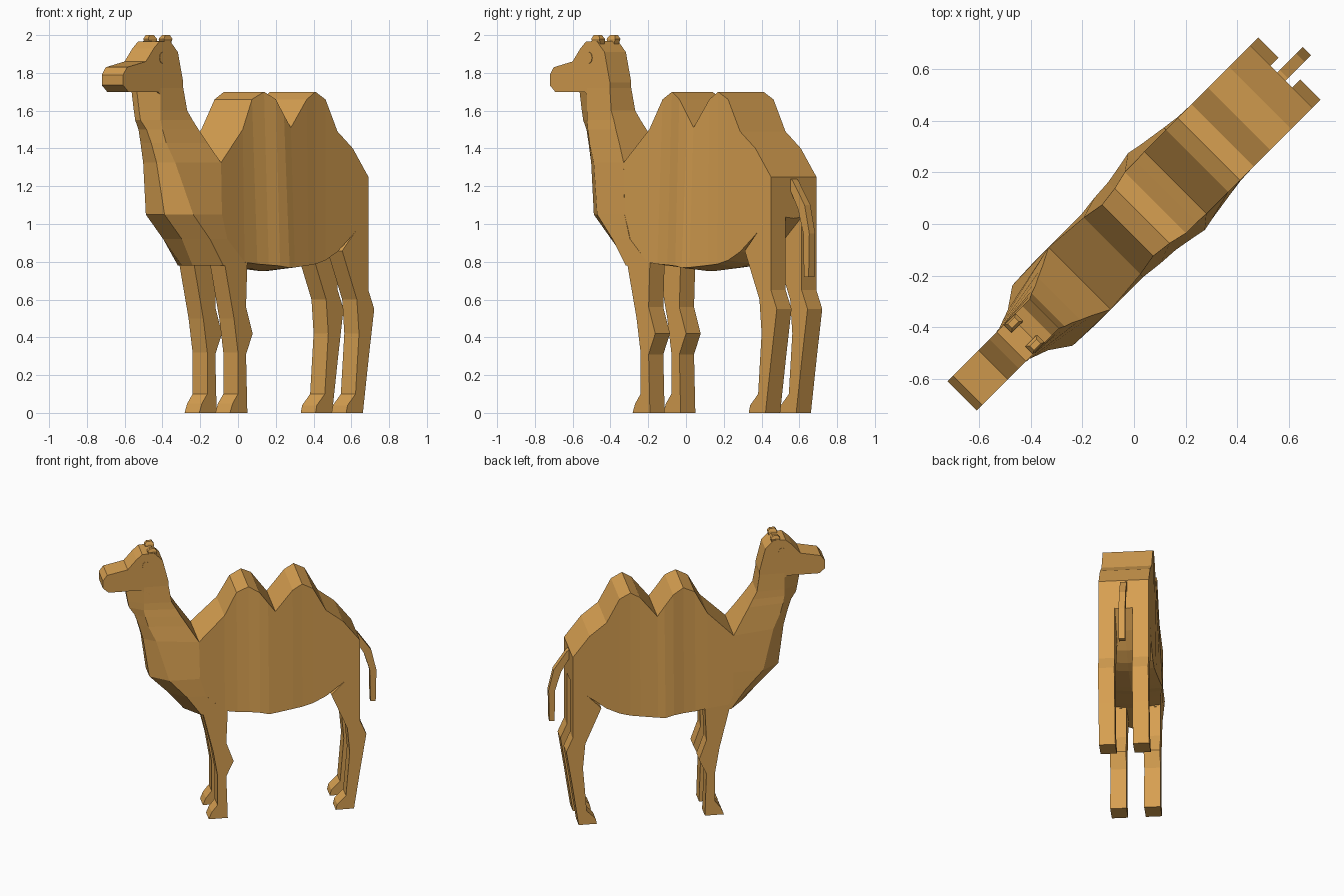
import bpy, bmesh, math

R = math.sqrt(0.5)
fur = bpy.data.materials.new("camel_tan")
fur.diffuse_color = (0.68, 0.35, 0.082, 1)


def place(u, v, z):
    """u runs nose to tail along the diagonal, v is sideways."""
    return ((u + v) * R, (u - v) * R, z)


def finish(name, bm):
    bmesh.ops.recalc_face_normals(bm, faces=bm.faces)
    me = bpy.data.meshes.new(name)
    bm.to_mesh(me)
    bm.free()
    me.materials.append(fur)
    ob = bpy.data.objects.new(name, me)
    bpy.context.collection.objects.link(ob)
    return ob


def slab(name, profile, v0, v1):
    """Side profile (u, z) extruded from v0 to v1."""
    return loft(name, [[(u, v, z) for u, z in profile] for v in (v0, v1)])


def loft(name, rings):
    bm = bmesh.new()
    rows = [[bm.verts.new(place(*p)) for p in ring] for ring in rings]
    n = len(rows[0])
    for a, b in zip(rows, rows[1:]):
        for i in range(n):
            j = (i + 1) % n
            bm.faces.new((a[i], a[j], b[j], b[i]))
    bm.faces.new(rows[0])
    bm.faces.new(rows[-1])
    return finish(name, bm)


# Body with two humps: u, bottom z, bottom half width, top z, top half width
stations = [
    (-.297, .80, .17, 1.325, .17), (-.12, .78, .17, 1.50, .155),
    (-.035, .77, .18, 1.66, .14), (.045, .765, .185, 1.70, .15),
    (.117, .76, .198, 1.66, .167), (.177, .75, .21, 1.577, .167),
    (.226, .752, .20, 1.51, .17), (.345, .763, .182, 1.66, .17),
    (.41, .77, .173, 1.70, .17), (.485, .79, .17, 1.66, .17),
    (.575, .835, .17, 1.49, .17), (.69, .925, .17, 1.40, .17),
    (.806, 1.03, .17, 1.25, .17)]
loft("body", [[(u, 0, zb), (u, hb, zb + .018), (u, ht, zt), (u, -ht, zt), (u, -hb, zb + .018)]
              for u, zb, hb, zt, ht in stations])

# Neck and chest: z, front u, front half width, side u, side half width, back u, back half width
slices = [
    (.78, -.38, .04, -.28, .17, -.10, .17), (.92, -.49, .07, -.38, .17, -.25, .17),
    (1.05, -.62, .07, -.50, .165, -.29, .17), (1.325, -.66, .05, -.58, .11, -.297, .17),
    (1.43, -.69, .04, -.63, .092, -.365, .135), (1.50, -.715, .03, -.65, .085, -.41, .115),
    (1.55, -.75, .02, -.66, .08, -.44, .10), (1.60, -.76, .02, -.66, .08, -.47, .09),
    (1.72, -.78, .02, -.66, .08, -.49, .08)]
loft("neck", [[(uf, hf, z), (us, hs, z), (ub, hb, z), (ub, -hb, z), (us, -hs, z), (uf, -hf, z)]
              for z, uf, hf, us, hs, ub, hb in slices])

# Head
slab("head", [(-.94, 1.79), (-.91, 1.83), (-.77, 1.86), (-.71, 1.93), (-.67, 1.965), (-.59, 1.97),
              (-.53, 1.91), (-.49, 1.75), (-.49, 1.70), (-.63, 1.66), (-.68, 1.70), (-.90, 1.70),
              (-.94, 1.735)], -.08, .08)

# Tail
slab("tail", [(.79, 1.25), (.82, 1.23), (.91, 1.10), (.945, .95), (.94, .72), (.905, .72),
              (.90, .95), (.86, 1.08), (.79, 1.20)], -.022, .022)

front_leg = [(-.28, .83), (-.27, .79), (-.20, .5), (-.17, .32), (-.17, .1), (-.21, .05), (-.23, 0),
             (-.10, 0), (-.11, .31), (-.06, .42), (-.11, .56), (-.10, .80)]
hind_leg = [(.61, .858), (.72, .6), (.736, .42), (.71, .1), (.65, .04), (.64, 0), (.765, 0),
            (.81, .3), (.85, .55), (.806, .65), (.806, 1.06)]

for side, s in (("right", 1), ("left", -1)):
    # Legs
    slab(side + "_front_leg", front_leg, s * .06, s * .17)
    slab(side + "_hind_leg", hind_leg, s * .06, s * .17)
    # Ears, leaning outward
    loft(side + "_ear", [[(-.60 + a * r, s * (v + b * w), z) for a, b in ((-1, -1), (1, -1), (1, 1), (-1, 1))]
                         for z, v, r, w in ((1.93, .05, .02, .015), (1.98, .058, .032, .02),
                                            (2.0, .06, .018, .012))])
    # Eyes as thin plates
    eye = [(-.645 + .024 * math.cos(i * math.pi / 6), 1.88 + .03 * math.sin(i * math.pi / 6))
           for i in range(12)]
    slab(side + "_eye", eye, s * .078, s * .083)
